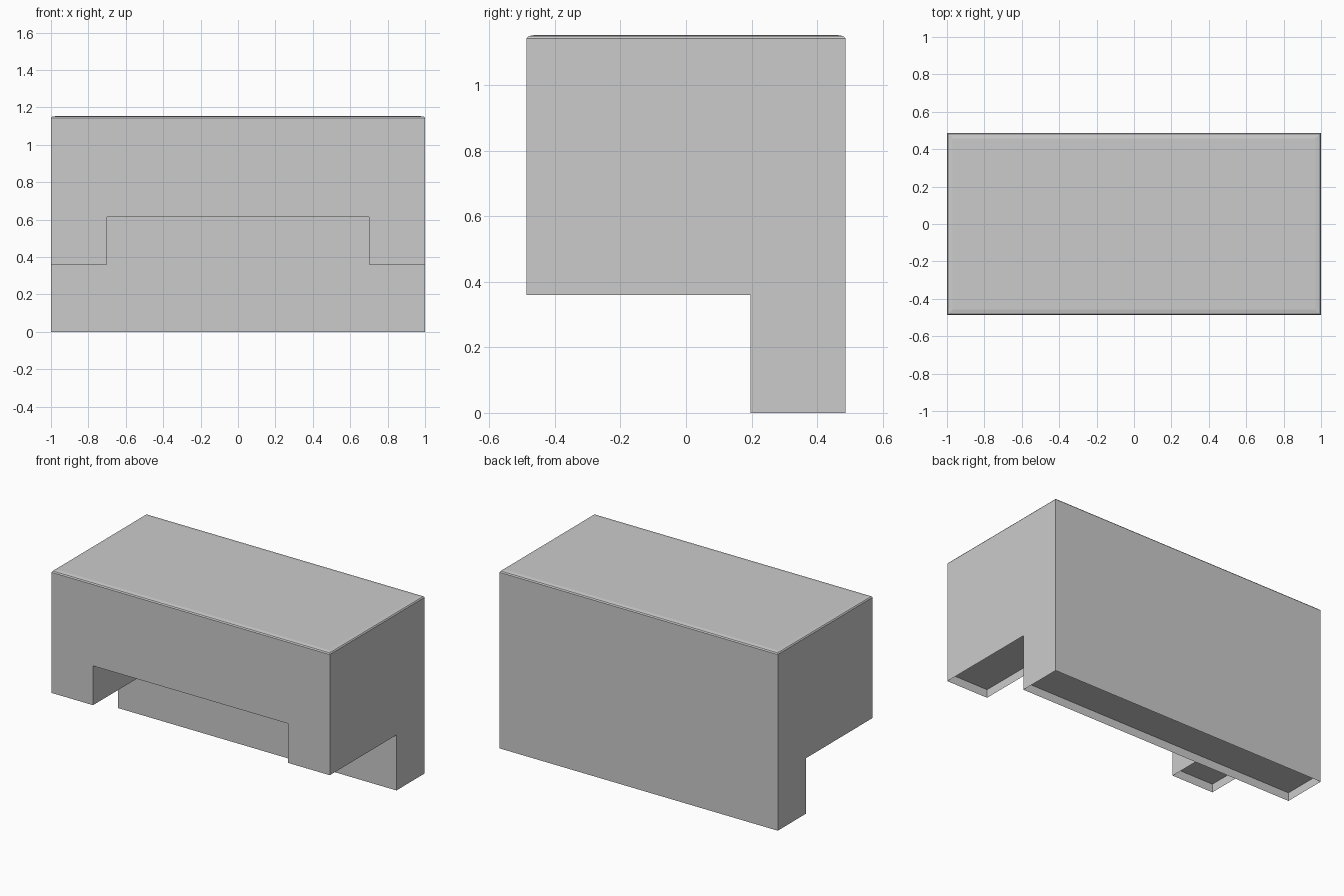
import bpy, bmesh

if "Cube" in bpy.data.objects:
    bpy.data.objects.remove(bpy.data.objects["Cube"])

XO, XI = 1.0, 0.70            # outer side, arch side
YF, YM, YB = -0.487, 0.197, 0.487   # front, step, back
TOP, LEG, ARCH, RECESS = 1.143, 0.36, 0.615, 0.054


def make(name, quads):
    bm = bmesh.new()
    for q in quads:
        bm.faces.new([bm.verts.new(p) for p in q])
    bmesh.ops.remove_doubles(bm, verts=bm.verts, dist=0.0005)
    bmesh.ops.recalc_face_normals(bm, faces=bm.faces)
    me = bpy.data.meshes.new(name)
    bm.to_mesh(me)
    bm.free()
    ob = bpy.data.objects.new(name, me)
    bpy.context.collection.objects.link(ob)
    return ob


def wall(x0, y0, x1, y1, z0, z1):
    return [(x0, y0, z0), (x1, y1, z0), (x1, y1, z1), (x0, y0, z1)]


def flat(x0, x1, y0, y1, z):
    return [(x0, y0, z), (x1, y0, z), (x1, y1, z), (x0, y1, z)]


# Outer walls: thin shell, with the arch cut out of the front
walls = [wall(XO, YB, -XO, YB, 0, TOP),
         wall(-XI, YF, XI, YF, ARCH, TOP)]
for s in (-1, 1):
    walls += [wall(s * XO, YM, s * XO, YB, 0, TOP),
              wall(s * XO, YF, s * XO, YM, LEG, TOP),
              wall(s * XI, YF, s * XO, YF, LEG, TOP),
              wall(s * XI, YF, s * XI, YM, LEG, ARCH + RECESS),
              wall(s * XI, YM, s * XO, YM, 0, LEG + RECESS)]
walls.append(wall(-XI, YM, XI, YM, 0, ARCH + RECESS))
make("body_walls", walls)

# Undersides set slightly up inside the walls
make("rear_underside", [flat(-XO, XO, YM, YB, RECESS)])
make("arch_underside", [flat(-XI, XI, YF, YM, ARCH + RECESS)])
for s, side in ((-1, "left"), (1, "right")):
    make(side + "_underside",
         [flat(*sorted((s * XI, s * XO)), YF, YM, LEG + RECESS)])

# Top with a narrow rounded-off edge
rings = [flat(-XO + d, XO - d, YF + d, YB - d, z)
         for d, z in ((0, TOP), (0.006, 1.150), (0.03, 1.154))]
top = [rings[-1]]
for a, b in zip(rings, rings[1:]):
    for i in range(4):
        j = (i + 1) % 4
        top.append([a[i], a[j], b[j], b[i]])
make("top_panel", top)
